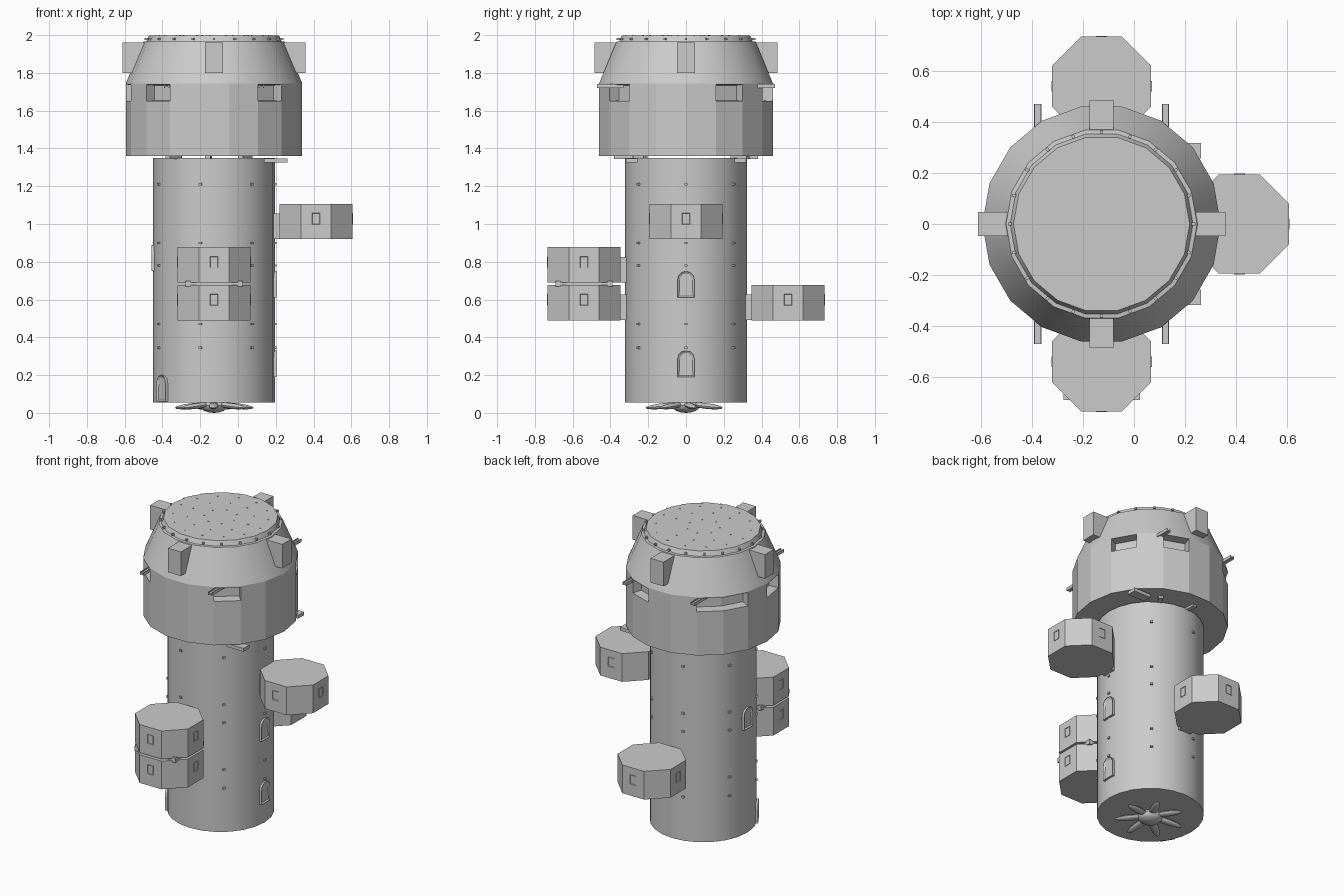
import bpy, bmesh, math
from mathutils import Matrix, Vector

old = bpy.data.objects.get("Cube")
if old:
    bpy.data.objects.remove(old, do_unlink=True)

AXIS = Vector((-0.127, 0, 0))      # centre line of the tower
TRUNK_R, DRUM_R, SIDES = 0.322, 0.467, 18

grey = bpy.data.materials.new("plain_grey")
grey.use_nodes = True
grey.diffuse_color = (0.6, 0.6, 0.6, 1)
grey.node_tree.nodes["Principled BSDF"].inputs["Base Color"].default_value = (0.6, 0.6, 0.6, 1)


def finish(name, bm, smooth=None):
    """Turn a bmesh into a named object; smooth is a rule choosing smooth faces."""
    bmesh.ops.recalc_face_normals(bm, faces=bm.faces)
    for f in bm.faces:
        f.smooth = bool(smooth and smooth(f))
    for e in bm.edges:
        if len(e.link_faces) == 2 and e.calc_face_angle(0) > math.radians(35):
            e.smooth = False
    mesh = bpy.data.meshes.new(name)
    bm.to_mesh(mesh)
    bm.free()
    mesh.materials.append(grey)
    obj = bpy.data.objects.new(name, mesh)
    bpy.context.collection.objects.link(obj)
    return obj


def lathe(profile, sides):
    """Closed solid of revolution about the tower axis."""
    bm = bmesh.new()
    rings = []
    for r, z in profile:
        angles = [math.tau * i / sides for i in range(sides)]
        rings.append([bm.verts.new(AXIS + Vector((r * math.cos(a), r * math.sin(a), z))) for a in angles])
    for low, high in zip(rings, rings[1:]):
        for i in range(sides):
            j = (i + 1) % sides
            bm.faces.new((low[i], low[j], high[j], high[i]))
    bm.faces.new(rings[0])
    bm.faces.new(rings[-1])
    return bm


def polar(angle, r, z):
    """Frame on the tower: local x points outwards, z up."""
    a = math.radians(angle)
    return Matrix.Translation(AXIS) @ Matrix.Rotation(a, 4, "Z") @ Matrix.Translation((r, 0, z))


def add_box(bm, frame, size):
    return bmesh.ops.create_cube(bm, size=1, matrix=frame @ Matrix.Diagonal((*size, 1)))["verts"]


def add_frame(bm, frame, width, height, rim, depth=0.008):
    """Shallow plate whose outer face is sunk inside a rim."""
    verts = add_box(bm, frame, (depth, width, height))
    out = frame.to_3x3() @ Vector((1, 0, 0))
    bm.normal_update()
    face = max({f for v in verts for f in v.link_faces}, key=lambda f: f.normal.dot(out))
    bmesh.ops.inset_region(bm, faces=[face], thickness=rim)
    bmesh.ops.translate(bm, verts=face.verts, vec=out * -0.007)


# Trunk
finish("trunk", lathe([(TRUNK_R, 0.055), (TRUNK_R, 1.35)], 24), lambda f: abs(f.normal.z) < 0.5)

# Drum with sunken window bays, cone roof and stepped cap
bm = lathe([(DRUM_R, 1.36), (DRUM_R, 1.65), (DRUM_R, 1.738), (DRUM_R, 1.745), (0.374, 1.965),
            (0.358, 1.967), (0.345, 1.997)], SIDES)
bmesh.ops.recalc_face_normals(bm, faces=bm.faces)
bays = []
for f in bm.faces:
    c = f.calc_center_median() - AXIS
    az = round(math.degrees(math.atan2(c.y, c.x))) % 360
    if 1.66 < c.z < 1.73 and az in (30, 70, 130, 150, 190, 230, 310):
        bays.append(f)
bmesh.ops.inset_region(bm, faces=bays, thickness=0.004, depth=-0.06, use_even_offset=True)
finish("crown", bm, lambda f: f.calc_center_median().z > 1.75 and f.normal.z < 0.9)

# Four blocks on the roof
bm = bmesh.new()
for k in range(4):
    add_box(bm, polar(90 * k, 0.425, 1.88), (0.12, 0.095, 0.16))
finish("roof_blocks", bm)

# Rails sticking out of the window bays and under the crown
bm = bmesh.new()
for sx in (-1, 1):
    for sy in (-1, 1):
        spot = AXIS + Vector((sx * 0.25, sy * 0.4, 1.728))
        add_box(bm, Matrix.Translation(spot), (0.028, 0.14, 0.008))
        for edge in (-1, 1):
            add_box(bm, Matrix.Translation(spot + Vector((edge * 0.012, 0, 0.002))), (0.004, 0.14, 0.02))
finish("bay_rails", bm)
bm = bmesh.new()
for sy in (-1, 1):
    add_box(bm, Matrix.Translation((0.2, sy * 0.287, 1.337)), (0.125, 0.06, 0.022))
for angle in (60, 95, 230, 265):
    add_box(bm, polar(angle, 0.33, 1.352), (0.1, 0.03, 0.014))
finish("under_crown_beams", bm)

# Octagonal pods with necks and window frames: (direction, bottom)
for name, angle, low in (("left_pod", 0, 0.92), ("back_pod", 90, 0.49),
                         ("front_lower_pod", 270, 0.49), ("front_upper_pod", 270, 0.69)):
    height = 0.187
    bm = bmesh.new()
    centre = polar(angle, 0.54, low + height / 2)
    radius = 0.194 / math.cos(math.pi / 8)
    bmesh.ops.create_cone(bm, cap_ends=True, segments=8, radius1=radius, radius2=radius, depth=height,
                          matrix=centre @ Matrix.Rotation(math.pi / 8, 4, "Z"))
    add_box(bm, polar(angle, 0.335, low + 0.068), (0.07, 0.09, 0.135))
    for turn in (-90, 0, 90):
        side = centre @ Matrix.Rotation(math.radians(turn), 4, "Z") @ Matrix.Translation((0.193, 0, 0.015))
        add_frame(bm, side, 0.042, 0.06, 0.007)
    finish(name, bm)
bm = bmesh.new()
add_box(bm, polar(270, 0.54, 0.683), (0.3, 0.3, 0.03))
finish("pod_spacer", bm)

# Arched doors on the trunk: (direction, bottom)
for i, (angle, low) in enumerate(((0, 0.19), (0, 0.61), (180, 0.75), (212, 0.06))):
    bm = bmesh.new()
    frame = polar(angle, TRUNK_R, low)
    w, h = 0.045, 0.095
    outline = [(-w, 0), (w, 0)] + [(w * math.cos(math.pi * k / 6), h + w * math.sin(math.pi * k / 6))
                                  for k in range(7)]
    face = bm.faces.new([bm.verts.new(frame @ Vector((-0.01, y, z))) for y, z in outline])
    out = frame.to_3x3() @ Vector((1, 0, 0))
    grown = bmesh.ops.extrude_face_region(bm, geom=[face])["geom"]
    bmesh.ops.translate(bm, verts=[g for g in grown if isinstance(g, bmesh.types.BMVert)], vec=out * 0.02)
    front = next(g for g in grown if isinstance(g, bmesh.types.BMFace))
    bmesh.ops.recalc_face_normals(bm, faces=bm.faces)
    bmesh.ops.inset_region(bm, faces=[front], thickness=0.012)
    bmesh.ops.translate(bm, verts=front.verts, vec=out * -0.008)
    finish(f"door_{i + 1}", bm)

# Small pegs in rings of seven around the trunk and over the cap
bm = bmesh.new()
for z in (0.345, 0.47, 0.78, 0.9, 1.21):
    for k in range(7):
        add_box(bm, polar(k * 360 / 7, TRUNK_R, z), (0.016, 0.016, 0.012))
finish("trunk_pegs", bm)
bm = bmesh.new()
for r, count in ((0.1, 7), (0.2, 10), (0.29, 14)):
    for k in range(count):
        add_box(bm, polar(k * 360 / count, r, 1.997), (0.007, 0.007, 0.006))
for k in range(20):
    add_box(bm, polar(k * 18, 0.36, 1.98), (0.014, 0.012, 0.012))
finish("cap_pegs", bm)

# Root cluster under the trunk
bm = bmesh.new()
hub = polar(0, 0, 0.04) @ Matrix.Diagonal((0.075, 0.075, 0.04, 1))
bmesh.ops.create_uvsphere(bm, u_segments=16, v_segments=8, radius=1, matrix=hub)
for k in range(7):
    frame = polar(k * 360 / 7 + 12, 0.115, 0.037) @ Matrix.Rotation(math.radians(6), 4, "Y")
    bmesh.ops.create_uvsphere(bm, u_segments=12, v_segments=8, radius=1,
                              matrix=frame @ Matrix.Diagonal((0.1, 0.026, 0.015, 1)))
finish("roots", bm, lambda f: True)
